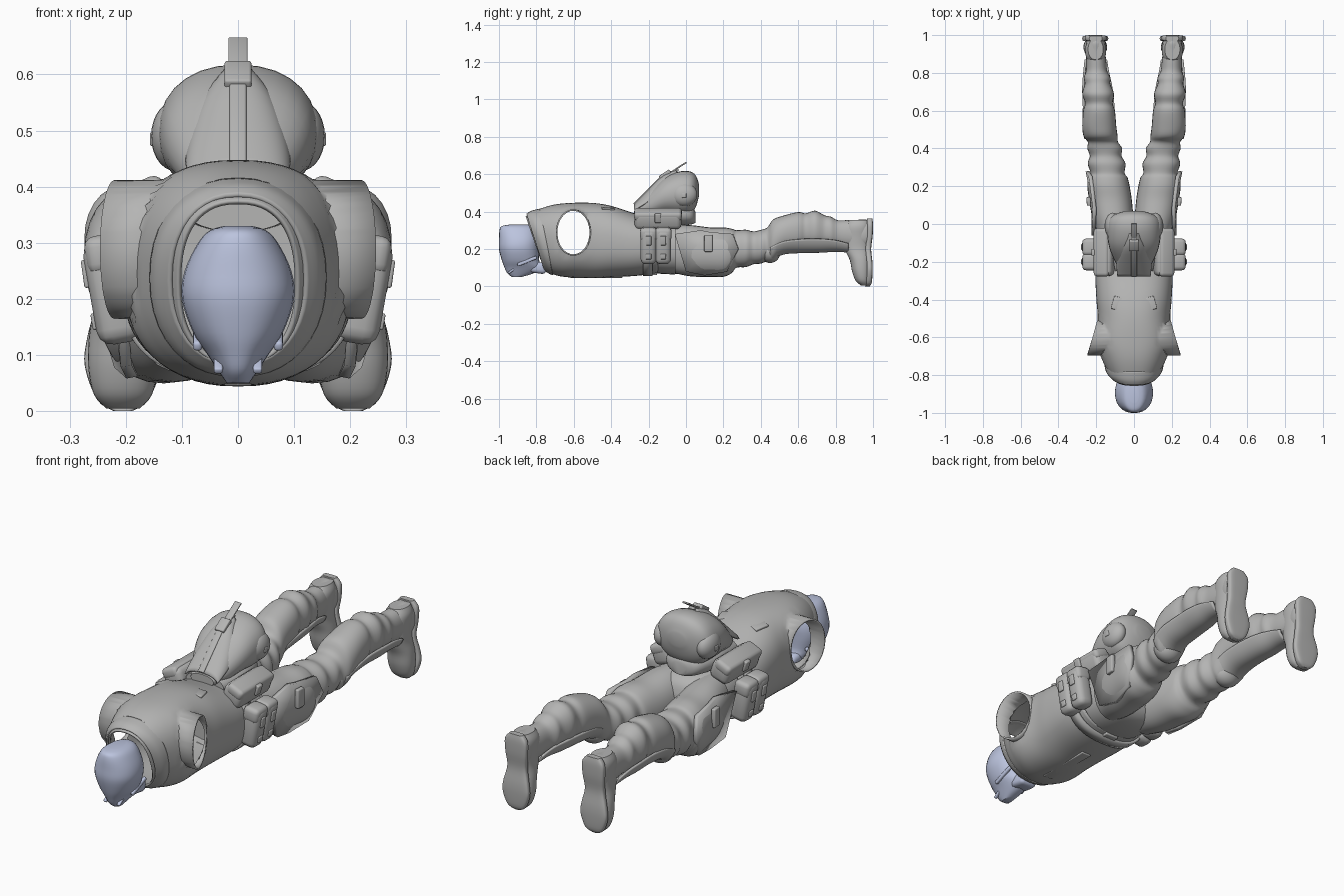
import bpy, bmesh, math
from mathutils import Matrix, Euler

cube = bpy.data.objects.get("Cube")
if cube:
    bpy.data.objects.remove(cube, do_unlink=True)


def material(name, rgb):
    m = bpy.data.materials.new(name)
    m.use_nodes = True
    m.diffuse_color = (*rgb, 1)
    node = next(n for n in m.node_tree.nodes if n.type == 'BSDF_PRINCIPLED')
    node.inputs["Base Color"].default_value = (*rgb, 1)
    node.inputs["Roughness"].default_value = 0.8
    return m


GREY = material("cloth grey", (0.46, 0.46, 0.455))
BLUE = material("pale blue", (0.5, 0.55, 0.73))
parts = []


def finish(name, bm, mat=GREY, mirror=False, thick=0):
    bmesh.ops.recalc_face_normals(bm, faces=bm.faces[:])
    me = bpy.data.meshes.new(name)
    bm.to_mesh(me)
    bm.free()
    me.materials.append(mat)
    ob = bpy.data.objects.new(name, me)
    bpy.context.collection.objects.link(ob)
    if thick:
        s = ob.modifiers.new("thickness", 'SOLIDIFY')
        s.thickness, s.offset = thick, 0
    if mirror:
        ob.modifiers.new("mirror", 'MIRROR')
    parts.append(ob)


def spline(rows, steps):
    """Catmull-Rom through the rows of numbers."""
    out = []
    for i in range(len(rows) - 1):
        a, b = rows[max(i - 1, 0)], rows[i]
        c, d = rows[i + 1], rows[min(i + 2, len(rows) - 1)]
        for k in range(steps):
            t = k / steps
            out.append([q + t / 2 * (r - p + t * (2 * p - 5 * q + 4 * r - s + t * (3 * (q - r) + s - p)))
                        for p, q, r, s in zip(a, b, c, d)])
    return out + [rows[-1]]


def loft(rows, axis='y', power=2.2, segs=28, steps=4, arc=None, caps=True):
    """Rows: position on axis, centre x, other centre, radius x, other radius, tilt."""
    bm = bmesh.new()
    rings = []
    n = segs if arc is None else segs + 1
    start, span = arc or (0, 360)
    for row in spline([list(r) + [0] * (6 - len(r)) for r in rows], steps):
        p, cx, co, rx, ro, tilt = row
        ring = []
        for i in range(n):
            a = math.radians(start + span * i / segs)
            c, s = math.cos(a), math.sin(a)
            dx = math.copysign(abs(c) ** (2 / power), c) * rx
            do = math.copysign(abs(s) ** (2 / power), s) * ro
            q = p + tilt * do
            ring.append(bm.verts.new((cx + dx, q, co + do) if axis == 'y' else (cx + dx, co + do, q)))
        rings.append(ring)
    for r, s in zip(rings, rings[1:]):
        for i in range(segs):
            j = (i + 1) % n
            bm.faces.new((r[i], r[j], s[j], s[i]))
    if caps and arc is None:
        bm.faces.new(rings[0])
        bm.faces.new(rings[-1])
    return bm


def box(name, centre, size, rot=(0, 0, 0), bevel=0.012, mat=GREY, mirror=False):
    bm = bmesh.new()
    bmesh.ops.create_cube(bm, size=1, matrix=Matrix.Diagonal((*size, 1)))
    bmesh.ops.bevel(bm, geom=bm.edges[:], offset=bevel, segments=3, profile=0.5, affect='EDGES')
    turn = Euler([math.radians(r) for r in rot]).to_matrix().to_4x4()
    bm.transform(Matrix.Translation(centre) @ turn)
    finish(name, bm, mat, mirror)


def ball(name, centre, radii):
    """Mirrored ellipsoid."""
    bm = bmesh.new()
    bmesh.ops.create_uvsphere(bm, u_segments=24, v_segments=14, radius=1,
                              matrix=Matrix.Translation(centre) @ Matrix.Diagonal((*radii, 1)))
    finish(name, bm, mirror=True)


# Head with narrow jaw, mask and eye slits
finish("head", loft([(.05, 0, -.905, .02, .025), (.07, 0, -.885, .034, .07), (.1, 0, -.87, .054, .1),
                     (.14, 0, -.885, .08, .1), (.2, 0, -.893, .1, .107), (.25, 0, -.893, .095, .107),
                     (.3, 0, -.897, .071, .1), (.322, 0, -.9, .05, .085), (.33, 0, -.895, .025, .05)], 'z'), BLUE)
box("jaw_guard", (0, -.79, .1), (.09, .09, .06), (-8, 0, 0), .02, BLUE)
box("cheek_rib", (.072, -.85, .135), (.016, .11, .018), (22, 0, 0), .006, BLUE, True)
box("eye_slit", (.035, -.93, .085), (.016, .05, .012), (35, 0, 0), .004, BLUE, True)

# Hollow jacket with flared arm openings
bm = loft([(-.805, 0, .23, .104, .142, -.35), (-.765, 0, .235, .138, .163, -.28), (-.7, 0, .245, .172, .185, -.1),
           (-.62, 0, .247, .2, .195), (-.5, 0, .245, .188, .197), (-.4, 0, .24, .195, .186),
           (-.27, 0, .222, .2, .162), (-.15, 0, .213, .19, .138)],
          power=2.4, segs=56, steps=6, caps=False)
HY, HZ, RY, RZ = -.602, .288, .09, .12


def hole_angle(co):
    return math.atan2((co.z - HZ) / RZ, (co.y - HY) / RY)


def in_hole(co):
    return abs(co.x) > .1 and math.hypot((co.z - HZ) / RZ, (co.y - HY) / RY) < 1


bmesh.ops.delete(bm, geom=[f for f in bm.faces if in_hole(f.calc_center_median())], context='FACES')
rim = [e for e in bm.edges if e.is_boundary and all(abs(v.co.x) > .08 and abs(v.co.y - HY) < .13
                                                   for v in e.verts)]
for v in {v for e in rim for v in e.verts}:
    a = hole_angle(v.co)
    v.co.y, v.co.z = HY + RY * math.cos(a), HZ + RZ * math.sin(a)
new = bmesh.ops.extrude_edge_only(bm, edges=rim)["geom"]
for v in new:
    if isinstance(v, bmesh.types.BMVert):
        v.co.x = math.copysign(.22 - .29 * (v.co.y - HY), v.co.x)
finish("jacket", bm, thick=.008)
finish("collar_roll", loft([(-.8, 0, .235, .118, .148, -.33), (-.775, 0, .235, .142, .164, -.3),
                            (-.745, 0, .238, .152, .172, -.2)], segs=40, caps=False), thick=.012)
box("back_tab", (.09, -.42, .417), (.05, .07, .012), (-4, 8, 15), .004, mirror=True)
box("front_placket", (0, -.48, .05), (.05, .28, .01), (0, 0, 0), .004)

# Hips and belt
finish("hips", loft([(-.2, 0, .215, .175, .14), (-.1, 0, .205, .178, .14), (0, 0, .2, .17, .13),
                     (.05, 0, .2, .13, .1), (.07, 0, .2, .07, .05)], power=2.5))
finish("belt", loft([(-.23, 0, .217, .202, .155), (-.18, 0, .215, .202, .152)],
                    power=2.5, segs=48, steps=1, caps=False), thick=.014)
box("belt_buckle", (0, -.18, .068), (.07, .05, .016), bevel=.005)

# Hip pouches with flaps and clips
box("upper_pouch", (.155, -.15, .36), (.1, .25, .095), (0, 18, 0), .025, mirror=True)
box("upper_pouch_flap", (.17, -.15, .385), (.085, .255, .05), (0, 24, 0), .018, mirror=True)
box("upper_pouch_clip", (.21, -.15, .365), (.02, .035, .05), (0, 18, 0), .005, mirror=True)
for y in (-.2, -.122):
    box("side_pouch", (.222, y, .215), (.085, .085, .19), (0, 10, 0), .028, mirror=True)
    box("side_pouch_flap", (.232, y, .28), (.08, .09, .07), (0, 8, 0), .02, mirror=True)
    box("side_pouch_clip", (.269, y, .245), (.016, .03, .05), (0, 8, 0), .004, mirror=True)
    box("lower_clip", (.253, y, .16), (.016, .03, .03), (0, 10, 0), .004, mirror=True)

# Legs with gathered cloth
finish("legs", loft([(-.06, .1, .2, .09, .13), (.03, .112, .19, .108, .137), (.13, .125, .183, .113, .132),
                     (.2, .135, .183, .112, .132), (.245, .138, .19, .104, .118), (.27, .14, .2, .09, .1),
                     (.32, .145, .203, .1, .1), (.36, .15, .206, .084, .088), (.4, .155, .212, .092, .09),
                     (.435, .165, .225, .08, .09), (.465, .177, .245, .09, .112), (.52, .184, .28, .09, .098),
                     (.6, .185, .295, .084, .102), (.64, .186, .3, .073, .09), (.69, .19, .305, .084, .1),
                     (.74, .193, .295, .068, .085), (.775, .195, .29, .07, .082), (.81, .198, .282, .056, .072),
                     (.86, .2, .278, .053, .076), (.92, .203, .277, .05, .079), (.96, .203, .28, .052, .078),
                     (.985, .203, .28, .045, .065)]), mirror=True)
ball("knee_pads", (.175, .45, .185), (.07, .055, .06))
finish("shin_guards", loft([(.45, .177, .25, .086, .11), (.52, .185, .28, .088, .105), (.62, .187, .295, .084, .112),
                            (.72, .194, .295, .08, .11), (.8, .2, .28, .068, .09), (.87, .202, .255, .058, .07)],
                           arc=(200, 140)), mirror=True, thick=.01)

# Boots, pointing down, with flat soles
finish("boots", loft([(.005, .205, .955, .03, .02), (.03, .205, .945, .052, .038), (.08, .205, .938, .062, .05),
                      (.14, .205, .932, .06, .056), (.2, .204, .917, .05, .068), (.26, .203, .915, .052, .07),
                      (.32, .203, .918, .055, .07), (.355, .203, .925, .04, .055)], 'z'), mirror=True)
finish("soles", loft([(0, .205, .97, .016, .012), (.02, .205, .977, .046, .016), (.08, .205, .982, .068, .016),
                      (.13, .205, .981, .064, .016), (.2, .204, .974, .049, .016), (.27, .203, .982, .055, .016),
                      (.33, .203, .984, .056, .016), (.362, .203, .982, .034, .014)], 'z', power=4), mirror=True)

# Thigh plates
bm = bmesh.new()
outline = [(-.06, .28), (.08, .3), (.13, .29), (.25, .28), (.28, .2), (.22, .08), (.1, .06), (0, .08)]
base = bm.faces.new([bm.verts.new((.228 + .1 * max(y - .1, 0) - 2 * (z - .2) ** 2, y, z)) for y, z in outline])
bmesh.ops.poke(bm, faces=[base])
finish("thigh_plates", bm, mirror=True, thick=.02)
box("thigh_plate_clip", (.24, .12, .23), (.022, .045, .09), (0, 0, -4), .006, mirror=True)

# Rump pack with side pockets, flap, strap and buckle
finish("pack", loft([(-.27, 0, .4, .06, .025), (-.2, 0, .435, .1, .068), (-.12, 0, .48, .132, .098),
                     (-.04, 0, .495, .142, .118), (.02, 0, .5, .136, .115), (.052, 0, .508, .1, .085),
                     (.07, 0, .515, .04, .03)]))
ball("pack_pockets", (.112, -.01, .49), (.043, .07, .062))
box("pocket_stud", (.15, -.01, .485), (.014, .025, .025), bevel=.004, mirror=True)
finish("pack_flap", loft([(-.275, 0, .4, .085, .035), (-.2, 0, .437, .09, .075), (-.12, 0, .485, .075, .104),
                          (-.05, 0, .5, .04, .12)], arc=(10, 160)), thick=.01)
finish("pack_skirt", loft([(-.25, 0, .37, .1, .05), (-.1, 0, .38, .12, .06), (.02, 0, .38, .09, .05),
                           (.05, 0, .37, .04, .03)]))


def strap(name, a, b, width, depth, bevel):
    """Flat bar between two (y, z) points on the centre line."""
    dy, dz = b[0] - a[0], b[1] - a[1]
    box(name, (0, (a[0] + b[0]) / 2, (a[1] + b[1]) / 2), (width, math.hypot(dy, dz), depth),
        (math.degrees(math.atan2(dz, dy)), 0, 0), bevel)


strap("pack_strap_lower", (-.278, .438), (-.12, .595), .03, .014, .004)
strap("pack_strap_upper", (-.13, .59), (-.04, .624), .03, .014, .004)
strap("pack_strap_buckle", (-.14, .58), (-.085, .617), .048, .022, .005)
strap("pack_strap_end", (-.08, .61), (.003, .664), .034, .008, .003)

# Smooth shading with sharp creases kept
bpy.ops.object.select_all(action='DESELECT')
for ob in parts:
    ob.select_set(True)
bpy.context.view_layer.objects.active = parts[0]
bpy.ops.object.shade_smooth_by_angle(angle=math.radians(40))
